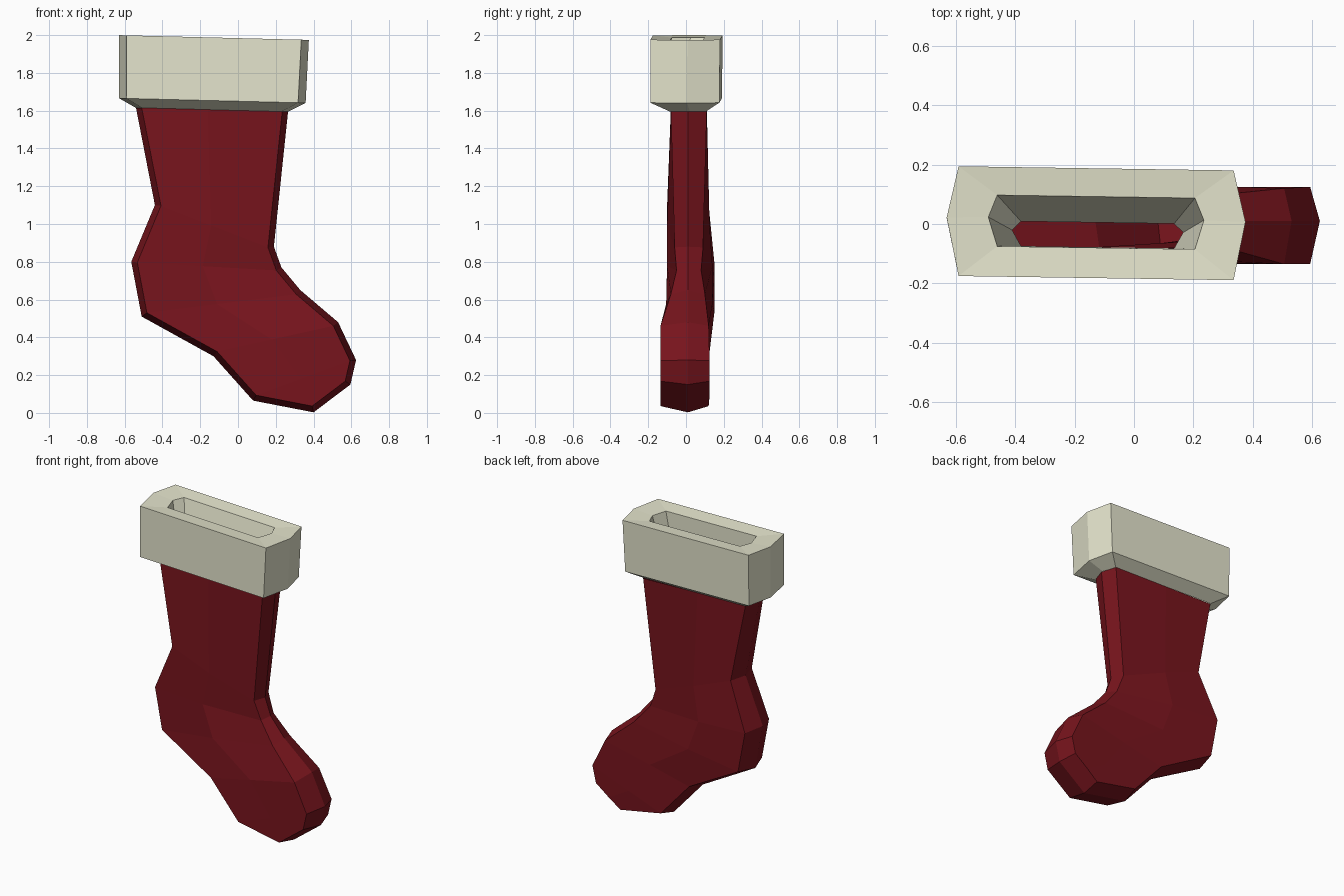
import bpy, bmesh
from mathutils import Vector

if "Cube" in bpy.data.objects:
    bpy.data.objects.remove(bpy.data.objects["Cube"])


def finish(name, bm, color):
    bmesh.ops.recalc_face_normals(bm, faces=bm.faces)
    me = bpy.data.meshes.new(name)
    bm.to_mesh(me)
    bm.free()
    ob = bpy.data.objects.new(name, me)
    bpy.context.collection.objects.link(ob)
    mat = bpy.data.materials.new(name + "_color")
    mat.diffuse_color = (*color, 1)
    mat.use_nodes = True
    mat.node_tree.nodes["Principled BSDF"].inputs["Base Color"].default_value = mat.diffuse_color
    me.materials.append(mat)
    return ob


# Sock: heel side and instep side of the outline, row by row
heel = [(-.54, 1.615), (-.44, 1.10), (-.565, .80), (-.51, .51), (-.13, .30), (.08, .065), (.40, .003)]
instep = [(.265, 1.595), (.19, .88), (.23, .77), (.33, .65), (.53, .48), (.625, .28), (.595, .15)]
# Front and back depth of each row at the heel side, middle and instep side
heel_y = [(-.08, .11), (-.10, .12), (-.10, .15), (-.10, .15), (-.125, .125), (-.135, .125), (-.135, .12)]
mid_y = [(-.08, .11), (-.10, .125), (-.10, .14), (-.105, .14), (-.13, .12), (-.135, .125), (-.135, .125)]
instep_y = [(-.08, .11), (-.06, .09), (-.05, .08), (-.08, .10), (-.135, .12), (-.135, .125), (-.135, .125)]

outline = [Vector(p) for p in heel + instep[::-1]]
depth = heel_y + instep_y[::-1]
n = len(outline)
rows = len(heel)


def inset(i, d=.031):
    """Move an outline point inwards by d from its neighbouring edges."""
    normals = []
    for a, b in ((i - 1, i), (i, i + 1)):
        if a >= 0 and b < n:
            e = (outline[b] - outline[a]).normalized()
            normals.append(Vector((-e.y, e.x)))
    m = sum(normals, Vector((0, 0))).normalized()
    p = outline[i] + m * d / m.dot(normals[0])
    if i in (0, n - 1):
        p.y = outline[i].y
    return p


bm = bmesh.new()
ridge = [bm.verts.new((p.x, .01, p.y)) for p in outline]
for s in (0, 1):
    flat = [inset(i) for i in range(n)]
    side = [bm.verts.new((q.x, depth[i][s], q.y)) for i, q in enumerate(flat)]
    mid = []
    for i in range(rows):
        q = flat[i].lerp(flat[n - 1 - i], .47)
        mid.append(bm.verts.new((q.x, mid_y[i][s], q.y)))
    for i in range(n - 1):
        bm.faces.new((ridge[i], ridge[i + 1], side[i + 1], side[i]))
    for i in range(rows - 1):
        bm.faces.new((side[i], side[i + 1], mid[i + 1], mid[i]))
        bm.faces.new((mid[i], mid[i + 1], side[n - 2 - i], side[n - 1 - i]))
    bm.faces.new((side[rows - 1], side[rows], mid[-1]))
finish("sock", bm, (.185, .007, .012))

# Cuff: six-sided loops from inside the opening, over the rim, down to the sock
# (left x, right x, corner inset, front y, back y, height at x = 0)
loops = [
    (-.41, .165, .03, -.078, .005, 1.62),
    (-.49, .235, .03, -.08, .092, 1.975),
    (-.63, .375, .04, -.182, .187, 1.984),
    (-.63, .358, .04, -.182, .183, 1.65),
    (-.54, .265, .034, -.08, .11, 1.601),
]
bm = bmesh.new()
rings = []
for l, r, c, yf, yb, z in loops:
    ym = (yf + yb) / 2 + .012
    pts = [(l, ym), (l + c, yf), (r - c, yf), (r, ym), (r - c, yb), (l + c, yb)]
    rings.append([bm.verts.new((x, y - .015 * (x + .12), z - .025 * x)) for x, y in pts])
for a, b in zip(rings, rings[1:]):
    for i in range(6):
        j = (i + 1) % 6
        bm.faces.new((a[i], a[j], b[j], b[i]))
finish("cuff", bm, (.78, .78, .61))
